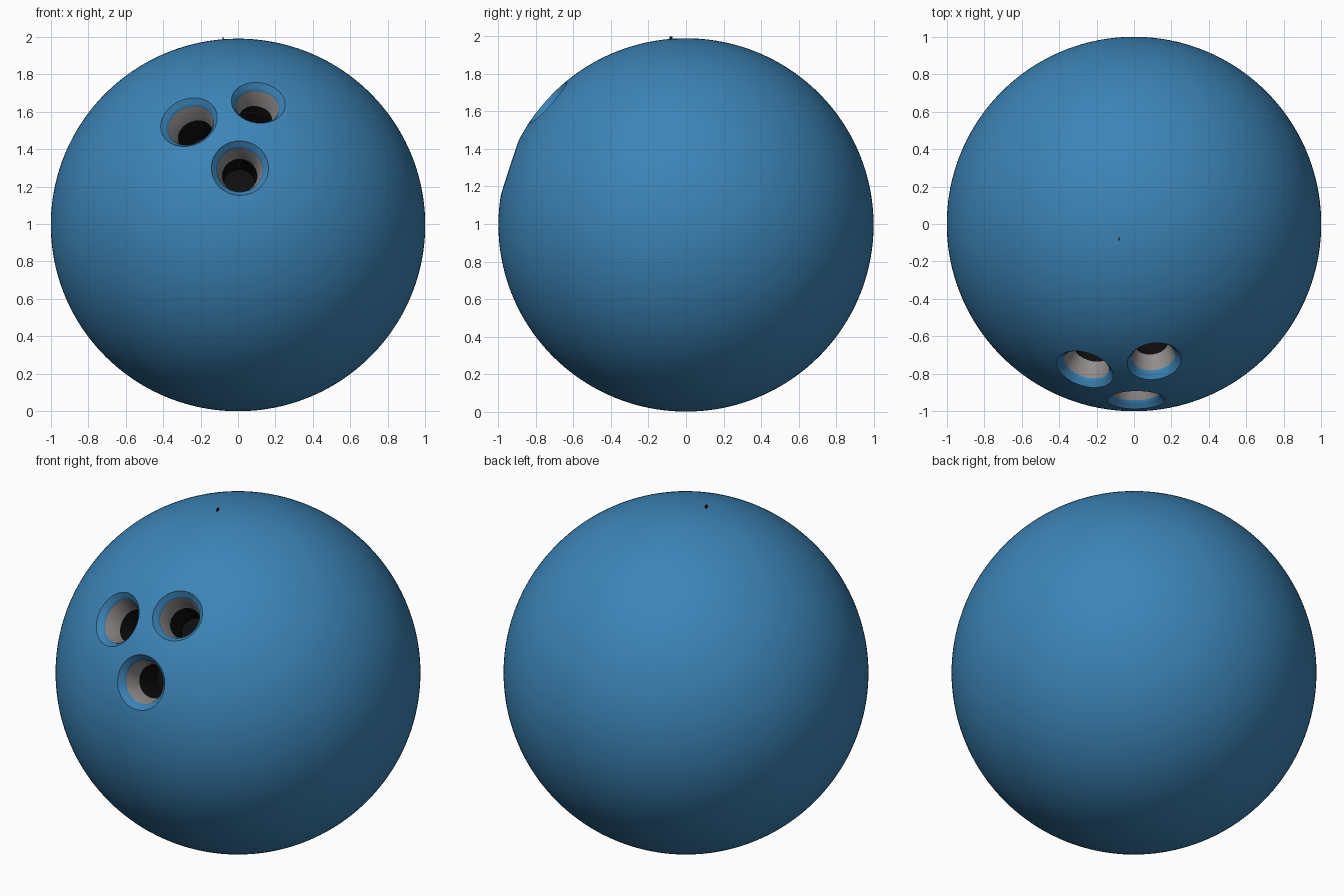
import bpy, bmesh, math
from mathutils import Vector

if "Cube" in bpy.data.objects:
    bpy.data.objects.remove(bpy.data.objects["Cube"], do_unlink=True)


def material(name, rgb):
    m = bpy.data.materials.new(name)
    m.use_nodes = True
    m.diffuse_color = (*rgb, 1)
    bsdf = m.node_tree.nodes["Principled BSDF"]
    bsdf.inputs["Base Color"].default_value = (*rgb, 1)
    bsdf.inputs["Roughness"].default_value = 0.5
    return m


MATERIALS = [material("ball_blue", (0.045, 0.231, 0.475)),
             material("hole_grey", (0.29, 0.265, 0.265)),
             material("hole_black", (0.004, 0.004, 0.004))]
BLUE, GREY, BLACK = range(3)
CENTRE = Vector((0, 0, 0.995))


def make_object(name, bm):
    bmesh.ops.recalc_face_normals(bm, faces=bm.faces)
    mesh = bpy.data.meshes.new(name)
    bm.to_mesh(mesh)
    bm.free()
    for m in MATERIALS:
        mesh.materials.append(m)
    obj = bpy.data.objects.new(name, mesh)
    bpy.context.collection.objects.link(obj)
    return obj


def hole_cutter(name, x, z, size, sides=32):
    """Flared plug: blue rim, grey wall, black bottom, aimed at the ball centre."""
    y = -math.sqrt(0.96 ** 2 - x * x - z * z)
    # radius, distance from the ball centre, colour of the band below
    profile = [(0.18, 1.03, BLUE), (0.15, 0.982, BLUE), (0.132, 0.968, BLUE),
               (0.121, 0.95, GREY), (0.108, 0.9, GREY), (0.093, 0.86, BLACK),
               (0.085, 0.7, BLACK)]
    bm = bmesh.new()
    rings = []
    for r, d, _ in profile:
        rings.append([bm.verts.new((r * size * math.cos(2 * math.pi * i / sides),
                                    r * size * math.sin(2 * math.pi * i / sides), d))
                      for i in range(sides)])
    for k in range(len(rings) - 1):
        for i in range(sides):
            j = (i + 1) % sides
            f = bm.faces.new((rings[k][i], rings[k][j], rings[k + 1][j], rings[k + 1][i]))
            f.material_index = profile[k][2]
    bm.faces.new(rings[0])
    bm.faces.new(rings[-1]).material_index = BLACK
    obj = make_object(name, bm)
    obj.rotation_euler = Vector((x, y, z)).to_track_quat('Z', 'Y').to_euler()
    obj.location = CENTRE
    obj.hide_render = True
    return obj


# Ball
bm = bmesh.new()
bmesh.ops.create_icosphere(bm, subdivisions=6, radius=1.0)
bmesh.ops.scale(bm, vec=(1, 1, 0.995), verts=bm.verts)
ball = make_object("ball", bm)
ball.location = CENTRE

# Two finger holes and the thumb hole
cutters = [hole_cutter("right_finger_hole", -0.255, 0.535, 1.03),
           hole_cutter("left_finger_hole", 0.105, 0.635, 0.95),
           hole_cutter("thumb_hole", 0.01, 0.295, 1.0)]
bpy.context.view_layer.update()
bpy.ops.object.select_all(action='DESELECT')
bpy.context.view_layer.objects.active = ball
ball.select_set(True)
for c in cutters:
    mod = ball.modifiers.new(c.name, 'BOOLEAN')
    mod.operation = 'DIFFERENCE'
    mod.solver = 'EXACT'
    mod.object = c
    bpy.ops.object.modifier_apply(modifier=mod.name)
for c in cutters:
    bpy.data.objects.remove(c, do_unlink=True)
bpy.ops.object.shade_smooth_by_angle(angle=math.radians(50))

# Tiny speck on top of the ball
bm = bmesh.new()
bmesh.ops.create_cube(bm, size=1.0)
bmesh.ops.scale(bm, vec=(0.006, 0.016, 0.02), verts=bm.verts)
for f in bm.faces:
    f.material_index = BLACK
speck = make_object("top_speck", bm)
speck.location = (-0.08, -0.08, 1.99)
